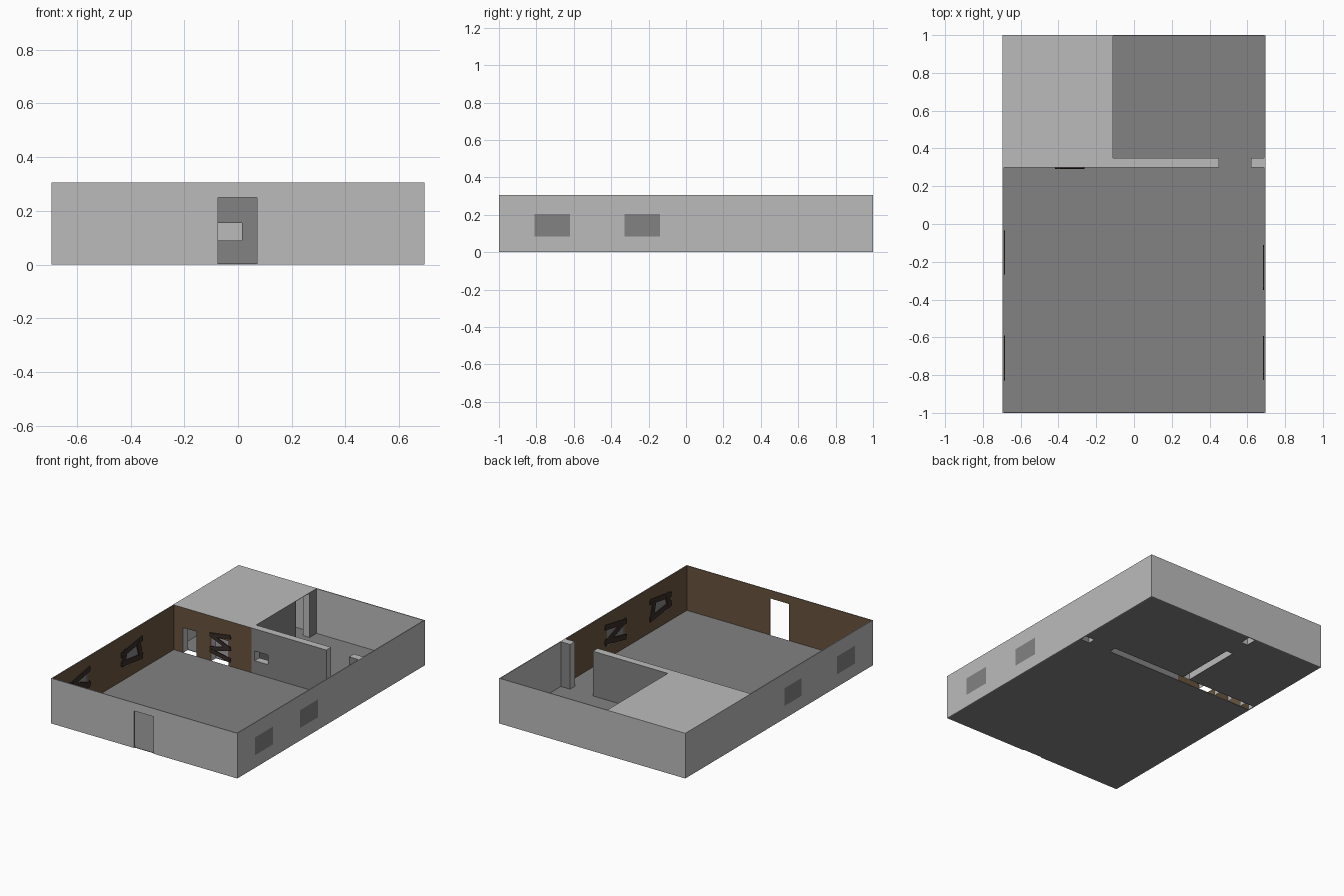
import bpy, bmesh, math
from mathutils import Matrix, Vector

if "Cube" in bpy.data.objects:
    bpy.data.objects.remove(bpy.data.objects["Cube"])


def material(name, rgb):
    m = bpy.data.materials.new(name)
    m.diffuse_color = (*rgb, 1)
    m.use_nodes = True
    m.node_tree.nodes["Principled BSDF"].inputs["Base Color"].default_value = m.diffuse_color
    return m


MATS = [material("light_grey", (0.50, 0.50, 0.50)),
        material("dark_grey", (0.23, 0.225, 0.225)),
        material("brown_panelling", (0.14, 0.088, 0.048)),
        material("dark_board", (0.040, 0.026, 0.020))]
LIGHT, DARK, BROWN, BOARD = range(4)
X, Y, H, T = 0.695, 1.0, 0.305, 0.006   # half width, half depth, wall height, shell thickness


def finish(name, bm, rule):
    """Colour the faces by a rule of normal and centre, then make the object."""
    bmesh.ops.recalc_face_normals(bm, faces=bm.faces)
    for f in bm.faces:
        f.material_index = rule(f.normal, f.calc_center_median())
    me = bpy.data.meshes.new(name)
    bm.to_mesh(me)
    bm.free()
    for m in MATS:
        me.materials.append(m)
    ob = bpy.data.objects.new(name, me)
    bpy.context.collection.objects.link(ob)
    return ob


def wall(name, along, a0, a1, p0, p1, rule, holes=(), breaks=(), open_bottom=False):
    """Wall running along x or y, between depths p0 and p1, with rectangular holes."""
    us = sorted({a0, a1, *breaks, *(v for h in holes for v in h[:2])})
    zs = sorted({0, H, *(v for h in holes for v in h[2:])})

    def pt(u, z):
        return (u, p0, z) if along == "x" else (p0, u, z)

    bm = bmesh.new()
    grid = {(u, z): bm.verts.new(pt(u, z)) for u in us for z in zs}
    for u, u2 in zip(us, us[1:]):
        for z, z2 in zip(zs, zs[1:]):
            cu, cz = (u + u2) / 2, (z + z2) / 2
            if not any(h[0] < cu < h[1] and h[2] < cz < h[3] for h in holes):
                bm.faces.new([grid[u, z], grid[u2, z], grid[u2, z2], grid[u, z2]])
    ext = bmesh.ops.extrude_face_region(bm, geom=bm.faces[:], use_keep_orig=True)
    shift = Vector((0, p1 - p0, 0) if along == "x" else (p1 - p0, 0, 0))
    bmesh.ops.translate(bm, vec=shift, verts=[g for g in ext["geom"] if isinstance(g, bmesh.types.BMVert)])
    bmesh.ops.delete(bm, geom=[v for v in bm.verts if not v.link_faces], context="VERTS")
    bmesh.ops.recalc_face_normals(bm, faces=bm.faces)
    if open_bottom:
        low = [f for f in bm.faces if f.normal.z < -0.5 and f.calc_center_median().z < 0.001]
        mats = {f: rule(f.normal.copy(), f.calc_center_median()) for f in bm.faces}
        bmesh.ops.delete(bm, geom=low, context="FACES_ONLY")
        del mats
    return finish(name, bm, rule)


def box(name, x0, x1, y0, y1, z0, z1, mat, rot=None):
    bm = bmesh.new()
    size = Matrix.Diagonal((x1 - x0, y1 - y0, z1 - z0, 1))
    centre = Matrix.Translation(((x0 + x1) / 2, (y0 + y1) / 2, (z0 + z1) / 2))
    bmesh.ops.create_cube(bm, size=1, matrix=centre @ (rot or Matrix()) @ size)
    return finish(name, bm, lambda n, c: mat)


# Outer shell: grey outside, brown on the inner faces of the front hall
def shell_rule(n, c):
    inward = n.x * c.x + n.y * c.y < -0.3
    inner = abs(c.x) < X - 0.004 and abs(c.y) < Y - 0.004 or c.y < -Y + T + 0.001
    return BROWN if inward and inner and c.y < 0.3 and abs(n.z) < 0.5 else LIGHT


WZ = (0.085, 0.205)
SIDES = {"left": (-1, [(-0.81, -0.62), (-0.24, -0.06)]),
         "right": (1, [(-0.81, -0.62), (-0.33, -0.14)])}
wall("front_wall", "x", -X, X, -Y, -Y + T,
     lambda n, c: BROWN if n.y > 0.5 else LIGHT, [(-0.075, 0.07, 0, 0.25)])
wall("back_wall", "x", -X, X, Y, Y - T, lambda n, c: LIGHT)
for side, (s, wins) in SIDES.items():
    wall(side + "_wall", "y", -Y + T, Y - T, s * X, s * (X - T), shell_rule,
         [(*w, *WZ) for w in wins], breaks=[0.3])
    for i, w in enumerate(wins):   # window panes flush with the outside
        xs = sorted((s * X, s * (X - 0.002)))
        box(f"{side}_pane_{i}", *xs, *w, *WZ, DARK)


# Inner partitions, hollow underneath
def cross_rule(n, c):
    if n.y < -0.5 and c.y < 0.31:
        return BROWN if c.x < -0.11 else DARK
    return DARK if n.y > 0.5 and c.x > -0.11 and c.y > 0.34 else LIGHT


wall("cross_wall", "x", -X + T, 0.45, 0.30, 0.35, cross_rule,
     [(-0.62, -0.52, 0, 0.17), (-0.41, -0.28, 0, 0.17), (-0.085, 0.015, 0.09, 0.155)],
     breaks=[-0.11], open_bottom=True)
wall("cross_wall_stub", "x", 0.62, X - T, 0.30, 0.35, cross_rule, open_bottom=True)


def side_rule(n, c):
    return DARK if n.x > 0.5 else LIGHT


wall("room_wall", "y", 0.35, 0.775, -0.16, -0.11, side_rule, open_bottom=True)
wall("room_wall_stub", "y", 0.92, Y - T, -0.16, -0.11, side_rule, open_bottom=True)

# Floors, left open below the partitions
F = 0.003
box("hall_floor", -X + T, X - T, -Y + T, 0.30, 0, F, DARK)
box("opening_floor", 0.45, 0.62, 0.30, 0.35, 0, F, DARK)
box("back_floor", -0.11, X - T, 0.35, Y - T, 0, F, DARK)
box("room_floor", -X + T, -0.16, 0.35, Y - T, 0, F, DARK)
box("room_door_floor", -0.16, -0.11, 0.775, 0.92, 0, F, DARK)

# Ceiling over the closed room
box("room_ceiling", -X + T, -0.16, 0.35, Y - T, H - F, H, LIGHT)
box("room_door_ceiling", -0.16, -0.11, 0.775, 0.92, H - F, H, LIGHT)

# Boards nailed over the openings: (offset, height, length, tilt in degrees)
RING = [(0, 0.195, 0.23, 8), (0, 0.105, 0.23, -7), (-0.08, 0.15, 0.11, 75), (0.08, 0.15, 0.11, 105)]
ZIGZAG = [(0, 0.20, 0.23, 10), (0, 0.15, 0.24, -20), (0, 0.10, 0.23, 12)]
DOOR = [(0, 0.19, 0.155, 8), (0, 0.15, 0.16, -24), (0, 0.105, 0.155, 14), (0, 0.06, 0.155, -12)]


def boards(name, along, centre, depth, pattern, width=0.034):
    for i, (o, z, length, tilt) in enumerate(pattern):
        a, d = math.radians(tilt), 0.003 + 0.0005 * i
        u, h, w = centre + o, length / 2, width / 2
        if along == "x":
            box(f"{name}_{i}", u - h, u + h, depth - d, depth + d, z - w, z + w, BOARD,
                Matrix.Rotation(-a, 4, "Y"))
        else:
            box(f"{name}_{i}", depth - d, depth + d, u - h, u + h, z - w, z + w, BOARD,
                Matrix.Rotation(a, 4, "X"))


IN = X - T - 0.002
boards("left_front_board", "y", -0.71, -IN, ZIGZAG)
boards("left_rear_board", "y", -0.15, -IN, RING)
boards("right_front_board", "y", -0.71, IN, RING)
boards("right_rear_board", "y", -0.23, IN, ZIGZAG)
boards("doorway_board", "x", -0.34, 0.296, DOOR, 0.026)
